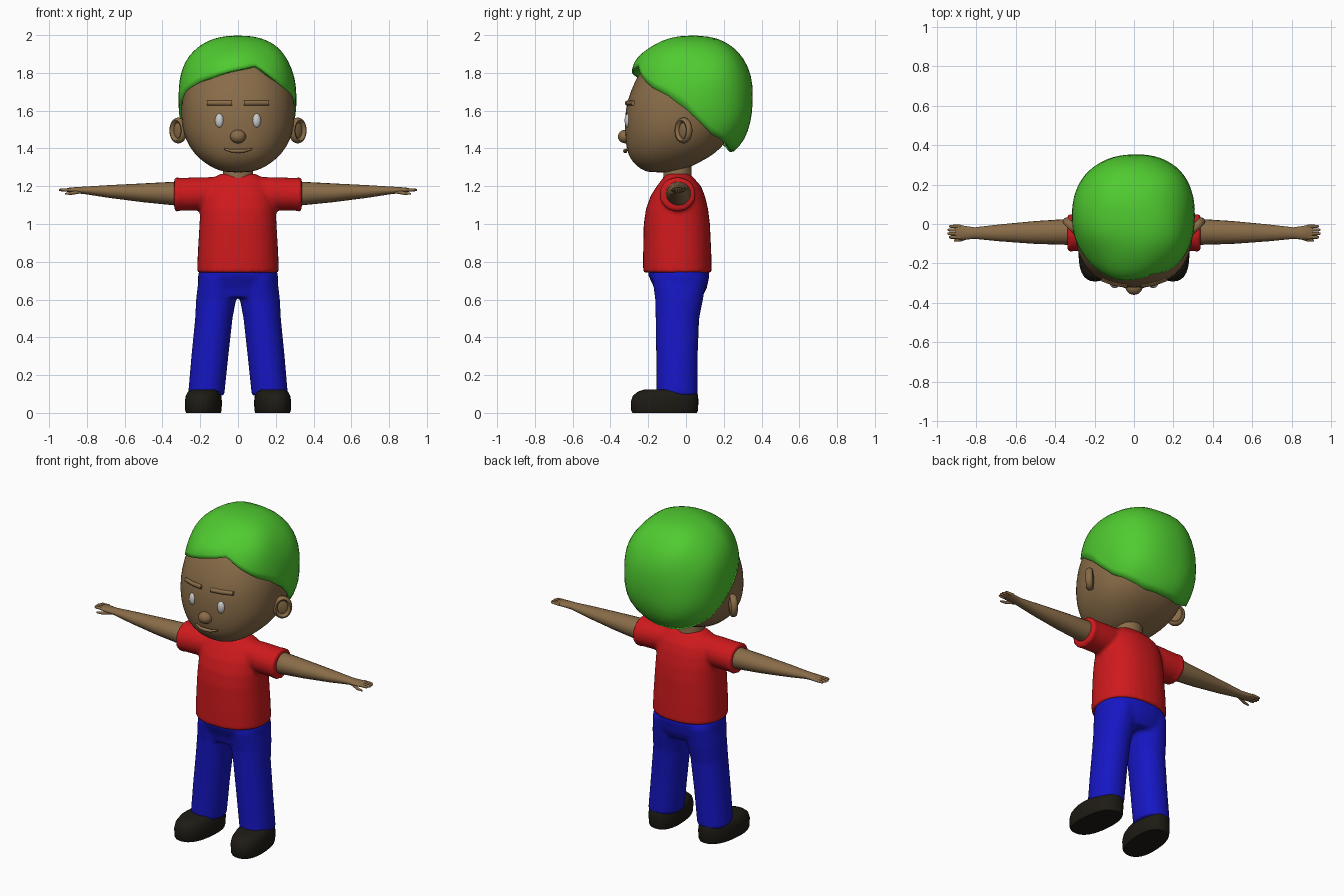
import bpy, bmesh, math
from mathutils import Vector, Matrix

if "Cube" in bpy.data.objects:
    bpy.data.objects.remove(bpy.data.objects["Cube"])

def material(name, rgb):
    m = bpy.data.materials.new(name)
    m.diffuse_color = (*rgb, 1)
    m.use_nodes = True
    m.node_tree.nodes["Principled BSDF"].inputs["Base Color"].default_value = m.diffuse_color
    return m

SKIN = material("skin", (0.25, 0.15, 0.065))
GREEN = material("hair_green", (0.08, 0.6, 0.03))
RED = material("shirt_red", (0.62, 0.01, 0.012))
BLUE = material("trouser_blue", (0.008, 0.008, 0.55))
BLACK = material("shoe_black", (0.013, 0.011, 0.007))

def power(t, p):
    return math.copysign(abs(t) ** (2 / p), t)

def skin_rings(bm, rows, cap=True, closed=False):
    """Bridge rows of points into a tube."""
    rows = [[bm.verts.new(co) for co in r] for r in rows]
    n = len(rows[0])
    pairs = list(zip(rows, rows[1:])) + ([(rows[-1], rows[0])] if closed else [])
    for a, b in pairs:
        for i in range(n):
            j = (i + 1) % n
            bm.faces.new((a[i], a[j], b[j], b[i]))
    if cap:
        bm.faces.new(rows[0])
        bm.faces.new(rows[-1])

def loft_z(bm, rings, n=32, p=2.3, cx=0, skew=0):
    """rings: z, half width, front y, back y [, centre x]"""
    rows = []
    for z, rx, f, b, *c in rings:
        x0 = c[0] if c else cx
        row = []
        for i in range(n):
            a = 2 * math.pi * i / n
            y = (f + b) / 2 + (b - f) / 2 * power(math.sin(a), p)
            row.append((x0 + rx * power(math.cos(a), p) + skew * (y + 0.1), y, z))
        rows.append(row)
    skin_rings(bm, rows)

def loft_x(bm, rings, s=1, n=20):
    """rings: x, centre y, centre z, radius y, radius z"""
    skin_rings(bm, [[(s * x, y + ry * math.cos(2 * math.pi * i / n), z + rz * math.sin(2 * math.pi * i / n))
                     for i in range(n)] for x, y, z, ry, rz in rings])

def ball(bm, centre, size, turn=0):
    m = Matrix.Translation(centre) @ Matrix.Rotation(turn, 4, 'Z') @ Matrix.Diagonal((*size, 1))
    bmesh.ops.create_uvsphere(bm, u_segments=20, v_segments=12, radius=1, matrix=m)

def finish(name, bm, mat=None, subsurf=0, voxel=0, thick=0):
    bmesh.ops.recalc_face_normals(bm, faces=bm.faces[:])
    me = bpy.data.meshes.new(name)
    bm.to_mesh(me)
    bm.free()
    ob = bpy.data.objects.new(name, me)
    bpy.context.collection.objects.link(ob)
    if mat:
        me.materials.append(mat)
    bpy.ops.object.select_all(action='DESELECT')
    ob.select_set(True)
    bpy.context.view_layer.objects.active = ob
    bpy.ops.object.shade_smooth_by_angle(angle=math.radians(50))
    if voxel:
        r = ob.modifiers.new("merge", 'REMESH')
        r.mode = 'VOXEL'
        r.voxel_size = voxel
        r.use_smooth_shade = True
        sm = ob.modifiers.new("soften", 'SMOOTH')
        sm.factor = 0.5
        sm.iterations = 6
    if thick:
        so = ob.modifiers.new("thickness", 'SOLIDIFY')
        so.thickness = thick
        so.offset = -1
    if subsurf:
        ob.modifiers.new("smooth", 'SUBSURF').levels = subsurf
        ob.modifiers["smooth"].render_levels = subsurf
    return ob

# Head and neck
bm = bmesh.new()
loft_z(bm, [(1.273, .05, -.19, -.08), (1.283, .10, -.225, -.03), (1.305, .15, -.26, .03),
            (1.345, .205, -.297, .11), (1.40, .255, -.317, .19), (1.48, .292, -.325, .24),
            (1.56, .302, -.325, .28), (1.65, .302, -.315, .30), (1.75, .285, -.275, .30),
            (1.85, .23, -.22, .26), (1.92, .14, -.14, .18), (1.945, .06, -.05, .09)])
finish("head", bm, SKIN, subsurf=1)
bm = bmesh.new()
loft_z(bm, [(1.20, .09, -.13, .04), (1.25, .08, -.12, .03), (1.36, .08, -.12, .03)], p=2)
finish("neck", bm, SKIN)

# Face details
bm = bmesh.new()
ball(bm, (0, -.322, 1.463), (.042, .038, .036))
finish("nose", bm, SKIN)
bm = bmesh.new()
loft_x(bm, [(-.075, -.308, 1.397, .006, .005), (-.035, -.32, 1.388, .01, .009), (0, -.322, 1.386, .011, .011),
            (.035, -.32, 1.388, .01, .009), (.075, -.308, 1.397, .006, .005)], n=10)
finish("mouth", bm, SKIN)
for side, s in (("left", 1), ("right", -1)):
    bm = bmesh.new()
    ball(bm, (s * .098, -.303, 1.547), (.024, .022, .039), s * .3)
    finish(side + "_eye", bm)
    bm = bmesh.new()
    loft_x(bm, [(.032, -.312, 1.64, .012, .014), (.10, -.303, 1.641, .012, .014),
                (.165, -.279, 1.64, .012, .013)], s, n=8)
    finish(side + "_eyebrow", bm, SKIN)

    # Ear: dished centre with a raised rim
    bm = bmesh.new()
    mid, across, out = Vector((s * .316, -.013, 1.495)), Vector((s * .7, .7, 0)), Vector((s * .7, -.7, 0))
    rows = []
    for i in range(24):
        a = 2 * math.pi * i / 24
        radial = across * math.cos(a) + Vector((0, 0, math.sin(a)))
        c = mid + across * .043 * math.cos(a) + Vector((0, 0, .055 * math.sin(a)))
        rows.append([c + radial * .014 * math.cos(t) + out * .02 * math.sin(t)
                     for t in (2 * math.pi * k / 8 for k in range(8))])
    skin_rings(bm, rows, cap=False, closed=True)
    ball(bm, mid - out * .008, (.045, .016, .055), s * math.radians(45))
    finish(side + "_ear", bm, SKIN)

# Hair: lumpy cap trimmed along a hairline (degrees from the front, height)
LINE = [(-180, 1.385), (-150, 1.39), (-130, 1.42), (-108, 1.47), (-95, 1.54), (-85, 1.61), (-65, 1.70),
        (-40, 1.76), (-20, 1.79), (0, 1.815), (18, 1.835), (32, 1.78), (50, 1.72), (68, 1.68), (85, 1.61),
        (95, 1.54), (108, 1.47), (130, 1.42), (150, 1.39), (180, 1.385)]

def hairline(d):
    for (a, za), (b, zb) in zip(LINE, LINE[1:]):
        if a <= d <= b:
            return za + (zb - za) * (d - a) / (b - a)
    return 1.385

bm = bmesh.new()
rows, N, V, P = [], 64, 16, 2.4
for v in range(V + 1):
    row = []
    for i in range(N):
        d = -180 + 360 * i / N
        a = math.radians(d)
        k = (hairline(d) - 1.66) / .335
        phi = math.acos(max(-1, min(1, math.copysign(abs(k) ** (P / 2), k)))) * (v + .3) / (V + .3)
        w = abs(math.sin(phi)) ** (2 / P)
        fringe = .035 * math.exp(-((d + 8) / 38) ** 2) * math.exp(-((v / V - .85) / .3) ** 2)
        lump = 1 + .014 * math.sin(5 * a + 3 * phi) * math.sin(2 * phi) + .01 * math.cos(3 * a - 1)* math.sin(phi)
        row.append((w * .312 * lump * power(math.sin(a), 2.25),
                    .037 - w * (.318 * lump + fringe) * power(math.cos(a), 2.25),
                    1.66 + .337 * power(math.cos(phi), P) + .01 * math.sin(2 * a) * w * math.sin(2 * phi)))
    rows.append(row)
skin_rings(bm, rows, cap=False)
bm.verts.ensure_lookup_table()
bm.faces.new([bm.verts[i] for i in range(N)])
finish("hair", bm, GREEN, thick=.03)

# T-shirt: torso, sleeves and cuffs merged
bm = bmesh.new()
loft_z(bm, [(.742, .217, -.227, .137), (.85, .213, -.227, .134), (1.0, .204, -.224, .127), (1.08, .20, -.212, .117),
            (1.15, .19, -.187, .10), (1.20, .17, -.155, .08), (1.24, .14, -.125, .045), (1.265, .095, -.105, .02)])
for s in (1, -1):
    loft_x(bm, [(.06, -.045, 1.165, .08, .085), (.2, -.045, 1.16, .092, .088), (.315, -.045, 1.157, .093, .087),
                (.318, -.045, 1.157, .097, .091), (.338, -.045, 1.157, .097, .091)], s, n=28)
finish("shirt", bm, RED, voxel=.011)

# Trousers: hips and legs merged
bm = bmesh.new()
loft_z(bm, [(.61, .17, -.155, .085), (.66, .212, -.168, .11), (.73, .212, -.2, .125), (.77, .20, -.2, .12)])
for s in (1, -1):
    loft_z(bm, [(.09, .096, -.157, .062, s * .169), (.3, .098, -.158, .062, s * .149), (.5, .099, -.161, .07, s * .128),
                (.6, .106, -.163, .09, s * .116), (.72, .10, -.18, .11, s * .108)], p=2.1)
finish("trousers", bm, BLUE, voxel=.011)

for side, s in (("left", 1), ("right", -1)):
    # Arm tapering into a flat palm
    bm = bmesh.new()
    loft_x(bm, [(.2, -.04, 1.158, .068, .066), (.33, -.04, 1.161, .066, .063), (.5, -.043, 1.165, .058, .05),
                (.68, -.045, 1.172, .043, .034), (.81, -.046, 1.178, .029, .02), (.85, -.045, 1.179, .034, .017),
                (.89, -.041, 1.18, .037, .013), (.905, -.04, 1.18, .034, .009)], s)
    finish(side + "_arm", bm, SKIN)
    # Fingers and thumb
    bm = bmesh.new()
    for y, tip in ((-.012, .938), (-.03, .946), (-.049, .947), (-.067, .94)):
        loft_x(bm, [(.88, y, 1.181, .009, .009), (tip - .01, y, 1.181, .008, .008), (tip, y, 1.18, .004, .004)], s, n=10)
    loft_x(bm, [(.83, -.062, 1.172, .01, .01), (.88, -.08, 1.163, .009, .009), (.915, -.084, 1.16, .005, .005)], s, n=10)
    finish(side + "_fingers", bm, SKIN)
    # Shoe
    bm = bmesh.new()
    loft_z(bm, [(0, .090, -.283, .058), (.012, .094, -.29, .063), (.06, .096, -.292, .066), (.09, .092, -.282, .064),
                (.112, .082, -.255, .058), (.124, .065, -.22, .045)], p=2.4, cx=s * .182, skew=-s * .08)
    finish(side + "_shoe", bm, BLACK)
